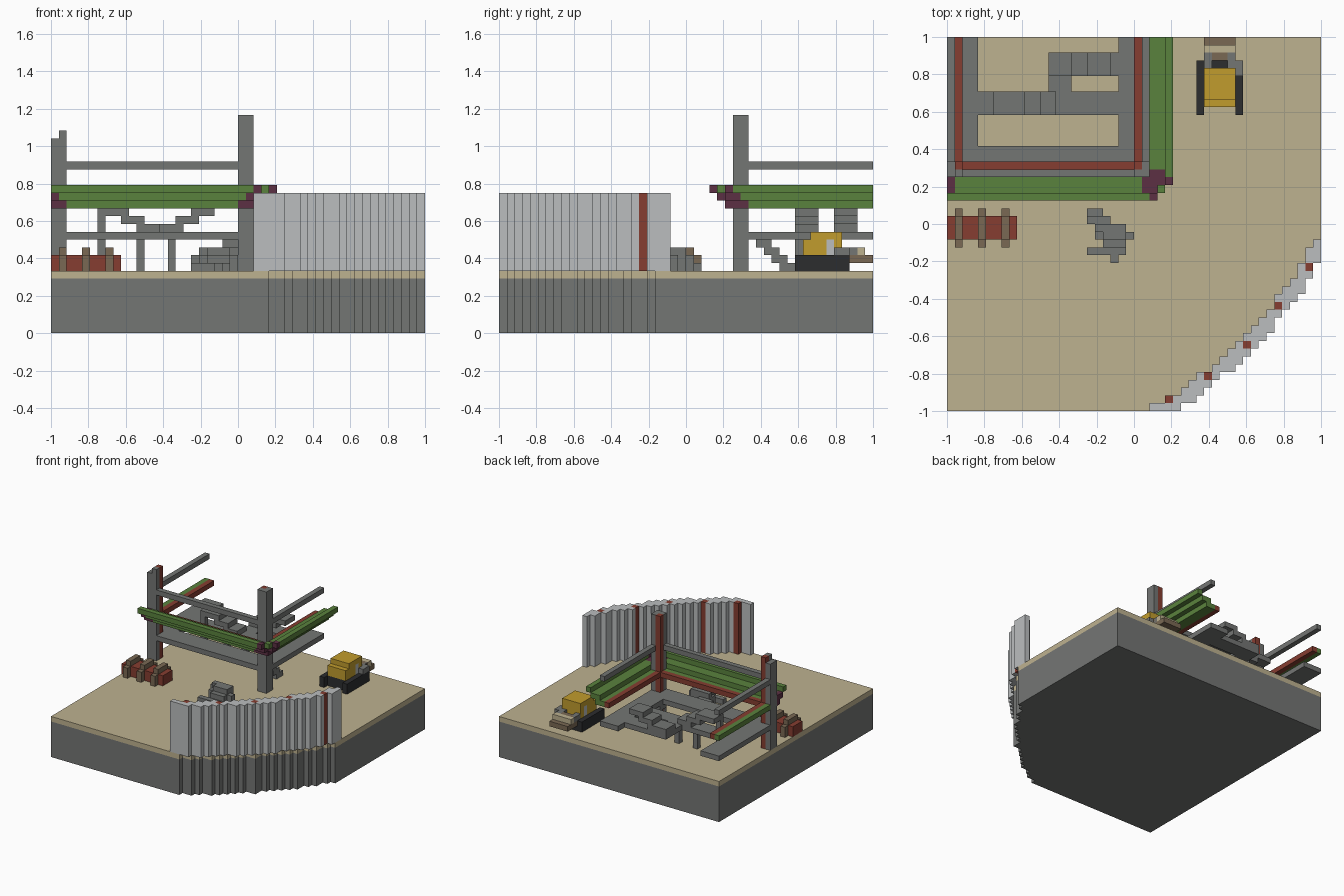
import bpy, bmesh
from mathutils import Vector

if "Cube" in bpy.data.objects:
    bpy.data.objects.remove(bpy.data.objects["Cube"])

V = 1 / 24      # edge of one cell; the plot is 48 by 48 cells
N = 48


def material(name, rgb):
    lin = [((c / 255 + 0.055) / 1.055) ** 2.4 for c in rgb]
    m = bpy.data.materials.new(name)
    m.use_nodes = True
    m.diffuse_color = (*lin, 1)
    m.node_tree.nodes["Principled BSDF"].inputs["Base Color"].default_value = (*lin, 1)
    return m


SAND = material("sand", (190, 178, 144))
GREY = material("concrete grey", (116, 118, 116))
PALE = material("pale metal", (187, 190, 191))
RED = material("rust red", (134, 61, 49))
GREEN = material("net green", (90, 130, 61))
PLUM = material("plum", (92, 48, 68))
YELLOW = material("machine yellow", (193, 156, 45))
BLACK = material("track black", (44, 45, 47))
BROWN = material("wood brown", (122, 105, 84))


def finish(name, bm, mat):
    bmesh.ops.recalc_face_normals(bm, faces=bm.faces)
    me = bpy.data.meshes.new(name)
    bm.to_mesh(me)
    bm.free()
    me.materials.append(mat)
    ob = bpy.data.objects.new(name, me)
    bpy.context.collection.objects.link(ob)


def boxes(name, mat, cells):
    """One object from boxes given as x0, x1, y0, y1, z0, z1 in cells."""
    bm = bmesh.new()
    for x0, x1, y0, y1, z0, z1 in cells:
        made = bmesh.ops.create_cube(bm, size=V)["verts"]
        size = Vector((x1 - x0, y1 - y0, z1 - z0))
        mid = Vector(((x0 + x1 - N) / 2, (y0 + y1 - N) / 2, (z0 + z1) / 2))
        for v in made:
            v.co = Vector(a * b for a, b in zip(v.co, size)) + mid * V
    finish(name, bm, mat)


def reach(x, y):
    return (x + 1) ** 2 + (47 - y) ** 2


# Ground: square with a stepped round corner
def slab(name, mat, z0, z1):
    outline = [(0, N), (0, 0)]
    for y in range(N):
        end = 1 + max(x for x in range(N) if reach(x, y) <= 3042)
        if outline[-1][0] == end:
            outline[-1] = (end, y + 1)
        else:
            outline += [(end, y), (end, y + 1)]
    bm = bmesh.new()
    face = bm.faces.new([bm.verts.new(((x / N) * 2 - 1, (y / N) * 2 - 1, z0 * V))
                         for x, y in outline])
    top = bmesh.ops.extrude_face_region(bm, geom=[face])["geom"]
    bmesh.ops.translate(bm, vec=(0, 0, (z1 - z0) * V),
                        verts=[g for g in top if isinstance(g, bmesh.types.BMVert)])
    finish(name, bm, mat)


slab("foundation", GREY, 0, 7)
slab("sand_layer", SAND, 7, 8)

# Curved sheet fence with rusty posts
rusty = [(28, 1), (33, 4), (38, 8), (42, 13), (46, 18)]
boxes("fence_sheets", PALE, [(x, x + 1, y, y + 1, 8, 18)
                             for y in range(22) for x in range(26, N)
                             if 2930 <= reach(x, y) <= 3142 and (x, y) not in rusty])
boxes("fence_posts", RED, [(x, x + 1, y, y + 1, 8, 18) for x, y in rusty])

# Corner posts with a red inner core
boxes("right_post", GREY, [(24, 26, 30, 31, 8, 28), (25, 26, 31, 32, 8, 28)])
boxes("left_post", GREY, [(0, 1, 30, 32, 8, 25), (1, 2, 30, 31, 8, 26)])
boxes("post_cores", RED, [(24, 25, 31, 32, 8, 28), (1, 2, 31, 32, 8, 26)])

# Upper rails and floor edge
boxes("top_rails", GREY, [(2, 24, 30, 31, 21, 22), (25, 26, 32, N, 21, 22),
                          (0, 1, 32, N, 21, 22)])
boxes("floor_edge", GREY, [(2, 24, 30, 34, 12, 13), (22, 26, 32, N, 12, 13),
                           (0, 4, 32, N, 12, 13)])
boxes("red_ledgers", RED, [(2, 24, 31, 32, 16, 17), (24, 25, 32, N, 16, 17),
                           (1, 2, 32, N, 16, 17)])

# Outward-stepping green canopy with plum ends and corner
boxes("green_canopy", GREEN, [
    (0, 26, 27, 28, 18, 19), (1, 25, 28, 30, 17, 18), (2, 24, 29, 31, 16, 17),
    (28, 29, 30, N, 18, 19), (26, 28, 31, N, 17, 18), (25, 27, 32, N, 16, 17),
    (0, 1, 32, N, 16, 17), (27, 28, 28, 29, 18, 19)])
boxes("canopy_corners", PLUM, [
    (0, 1, 28, 30, 17, 18), (0, 2, 29, 30, 16, 17), (26, 27, 27, 28, 18, 19),
    (28, 29, 29, 30, 18, 19), (25, 27, 28, 30, 17, 18), (26, 28, 29, 31, 17, 18),
    (24, 26, 29, 30, 16, 17), (26, 27, 29, 32, 16, 17)])

# Inner landings, broken stairs and supports
boxes("landings", GREY, [(13, 22, 38, 41, 12, 13), (13, 16, 41, 46, 12, 13),
                         (4, 13, 38, 41, 12, 13), (16, 22, 43, 46, 12, 13)])
boxes("left_stairs", GREY, [(6, 10, 38, 41, 15, 16), (9, 12, 38, 41, 14, 15),
                            (11, 14, 38, 41, 13, 14)])
boxes("right_stairs", GREY, [(13, 17, 43, 46, 13, 14), (16, 19, 43, 46, 14, 15),
                             (18, 21, 43, 46, 15, 16)])
boxes("stair_supports", GREY, [(6, 7, 38, 39, 8, 16), (11, 12, 38, 39, 8, 13),
                               (15, 16, 38, 39, 8, 13)])
boxes("lower_stairs", GREY, [(22, 24, 33 + i, 35 + i, 11 - i, 12 - i) for i in range(4)])

# Brick stack held by three wooden frames
boxes("brick_stack", RED, [(0, 9, 22, 25, 8, 10)])
boxes("stack_frames", BROWN, [b for x in (1, 4, 7) for b in (
    (x, x + 1, 21, 22, 8, 10), (x, x + 1, 25, 26, 8, 10), (x, x + 1, 22, 25, 10, 11))])

# Rubble pile
boxes("rubble", GREY, [
    (18, 20, 25, 26, 8, 9), (18, 21, 24, 25, 8, 10), (19, 23, 23, 24, 8, 11),
    (19, 24, 22, 23, 8, 10), (20, 23, 22, 23, 10, 11), (20, 23, 21, 22, 8, 10),
    (18, 23, 20, 21, 8, 9), (21, 22, 19, 20, 8, 9)])

# Loader
boxes("loader_tracks", BLACK, [(32, 33, 38, 45, 8, 10), (37, 38, 38, 45, 8, 10),
                               (33, 37, 39, 45, 8, 10)])
boxes("loader_body", YELLOW, [(33, 37, 39, 40, 10, 12), (33, 37, 40, 42, 10, 13),
                              (33, 37, 42, 44, 12, 13), (33, 37, 43, 44, 10, 12),
                              (34, 36, 42, 43, 10, 12)])
boxes("loader_windows", PALE, [(33, 34, 42, 43, 10, 12), (36, 37, 42, 43, 10, 12)])
boxes("loader_arms", GREY, [(33, 34, 44, 46, 10, 11), (36, 37, 44, 46, 10, 11),
                            (37, 38, 43, 45, 10, 11)])
boxes("bucket", BROWN, [(33, 37, 45, 48, 9, 10), (33, 37, 45, 46, 10, 11)])
boxes("bucket_load", SAND, [(33, 37, 46, 47, 10, 11)])
